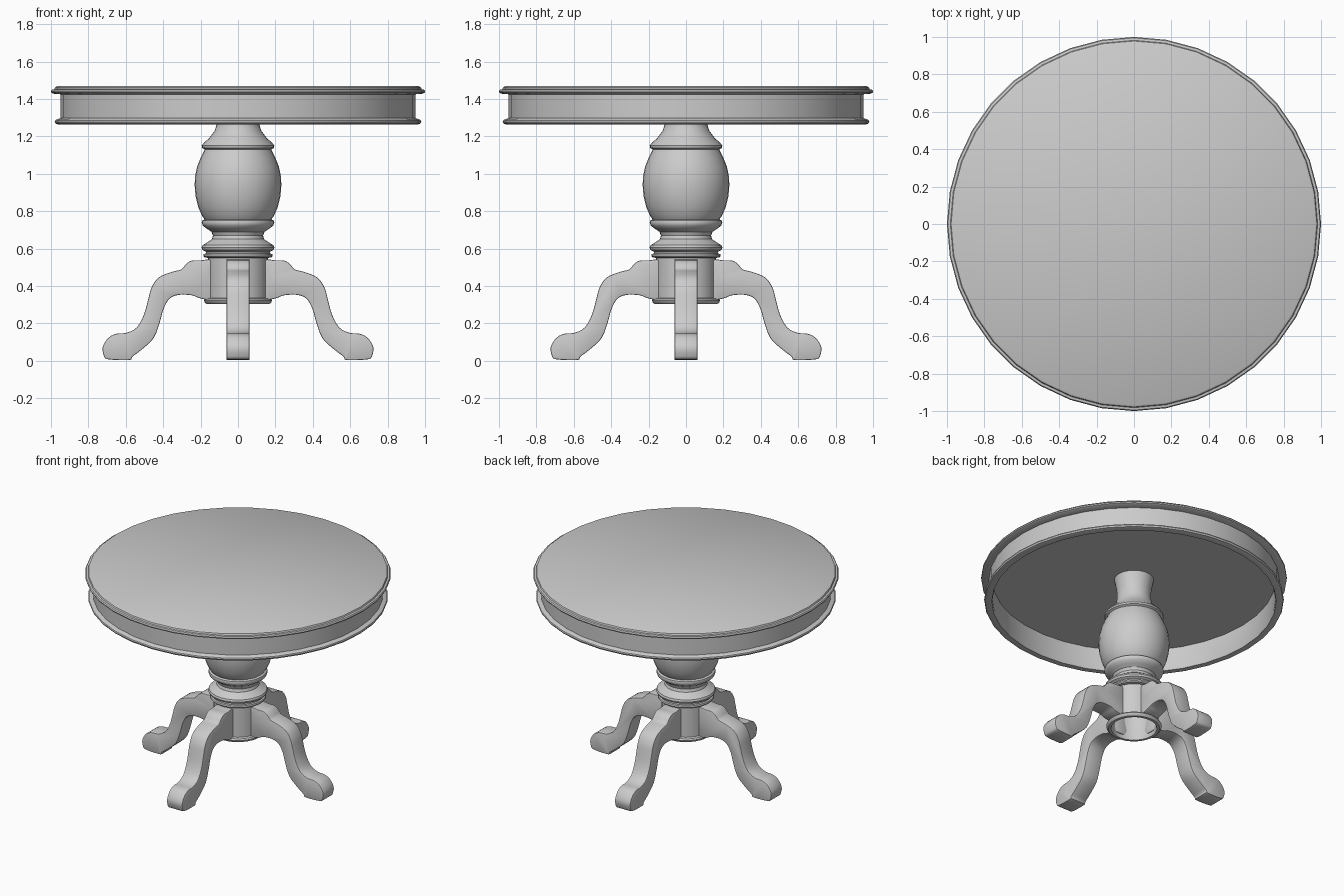
import bpy
import bmesh
from math import radians, pi
from mathutils import Matrix, Vector

cube = bpy.data.objects.get("Cube")
if cube:
    bpy.data.objects.remove(cube, do_unlink=True)


def finish(name, bm, angle=35):
    """Turn a bmesh into a smooth-shaded object with sharp edges kept."""
    bmesh.ops.recalc_face_normals(bm, faces=bm.faces)
    mesh = bpy.data.meshes.new(name)
    bm.to_mesh(mesh)
    bm.free()
    mesh.shade_smooth()
    mesh.set_sharp_from_angle(angle=radians(angle))
    obj = bpy.data.objects.new(name, mesh)
    bpy.context.collection.objects.link(obj)
    return obj


def lathe(name, profile, sides):
    """Revolve a (radius, height) profile around the z axis."""
    bm = bmesh.new()
    verts = [bm.verts.new((r, 0, z)) for r, z in profile]
    edges = [bm.edges.new(pair) for pair in zip(verts, verts[1:])]
    bmesh.ops.spin(bm, geom=verts + edges, cent=(0, 0, 0), axis=(0, 0, 1),
                   angle=2 * pi, steps=sides, use_merge=False)
    bmesh.ops.remove_doubles(bm, verts=bm.verts, dist=0.0005)
    return finish(name, bm)


def rounded(points, steps=3):
    """Closed Catmull-Rom curve through the outline points."""
    pts = [Vector(p) for p in points]
    n = len(pts)
    result = []
    for i in range(n):
        a, b, c, d = (pts[(i + k) % n] for k in (-1, 0, 1, 2))
        for s in range(steps):
            t = s / steps
            result.append(0.5 * (2 * b + (c - a) * t
                                 + (2 * a - 5 * b + 4 * c - d) * t ** 2
                                 + (3 * b - a - 3 * c + d) * t ** 3))
    return result


# Round top with moulded rim, apron, lower lip and hollow underside
lathe("table_top", [
    (0, 1.468), (0.968, 1.468), (0.978, 1.462), (0.982, 1.452), (0.995, 1.45),
    (1.0, 1.442), (0.998, 1.434), (0.985, 1.428), (0.95, 1.425),
    (0.95, 1.297), (0.965, 1.293), (0.977, 1.286), (0.98, 1.278),
    (0.975, 1.268), (0.962, 1.264), (0.93, 1.264), (0.925, 1.28),
    (0.925, 1.425), (0, 1.425)], 36)

# Turned pedestal with an open foot
lathe("pedestal", [
    (0, 1.428), (0.13, 1.428), (0.122, 1.39), (0.112, 1.33), (0.112, 1.27),
    (0.125, 1.23), (0.155, 1.19), (0.185, 1.163), (0.194, 1.15),
    (0.192, 1.138), (0.178, 1.13),
    (0.198, 1.09), (0.218, 1.04), (0.229, 0.99), (0.232, 0.94),
    (0.227, 0.88), (0.212, 0.82), (0.192, 0.775), (0.178, 0.756),
    (0.191, 0.75), (0.194, 0.738), (0.188, 0.722), (0.165, 0.705),
    (0.142, 0.69), (0.134, 0.67), (0.14, 0.65), (0.165, 0.633),
    (0.19, 0.618), (0.195, 0.605), (0.19, 0.592), (0.172, 0.583),
    (0.172, 0.574), (0.183, 0.571), (0.185, 0.56), (0.178, 0.553),
    (0.16, 0.55), (0.16, 0.335), (0.176, 0.331), (0.182, 0.322),
    (0.177, 0.311), (0.168, 0.304), (0.15, 0.304), (0.145, 0.32),
    (0.145, 0.5), (0, 0.5)], 32)

# Four curved legs cut from one side outline
HALF_WIDTH = 0.062
leg_outline = [
    (0.25, 0.535), (0.28, 0.515), (0.305, 0.488), (0.355, 0.475),
    (0.425, 0.445), (0.463, 0.39), (0.48, 0.33), (0.502, 0.25),
    (0.54, 0.18), (0.595, 0.15), (0.65, 0.145), (0.693, 0.123),
    (0.723, 0.075), (0.718, 0.03), (0.695, 0.008), (0.58, 0.004),
    (0.565, 0.022), (0.515, 0.06), (0.452, 0.12), (0.42, 0.2),
    (0.397, 0.28), (0.365, 0.333), (0.315, 0.353), (0.245, 0.35),
    (0.205, 0.335), (0.14, 0.333), (0.14, 0.44), (0.14, 0.535),
    (0.2, 0.537)]


def leg(name, angle):
    bm = bmesh.new()
    side = bm.faces.new([bm.verts.new((p.x, -HALF_WIDTH, max(p.y, 0)))
                         for p in rounded(leg_outline)])
    extruded = bmesh.ops.extrude_face_region(bm, geom=[side], use_keep_orig=True)
    moved = [g for g in extruded["geom"] if isinstance(g, bmesh.types.BMVert)]
    bmesh.ops.translate(bm, verts=moved, vec=(0, 2 * HALF_WIDTH, 0))
    bmesh.ops.recalc_face_normals(bm, faces=bm.faces)
    # Ease the long edges of both cheeks
    rims = [e for e in bm.edges
            if abs(e.verts[0].co.y - e.verts[1].co.y) < 0.001]
    bmesh.ops.bevel(bm, geom=rims, offset=0.01, segments=2, profile=0.5,
                    affect='EDGES', clamp_overlap=True)
    bm.transform(Matrix.Rotation(angle, 4, 'Z'))
    finish(name, bm, 40)


for i, label in enumerate(("left", "back", "right", "front")):
    leg(label + "_leg", i * pi / 2)
